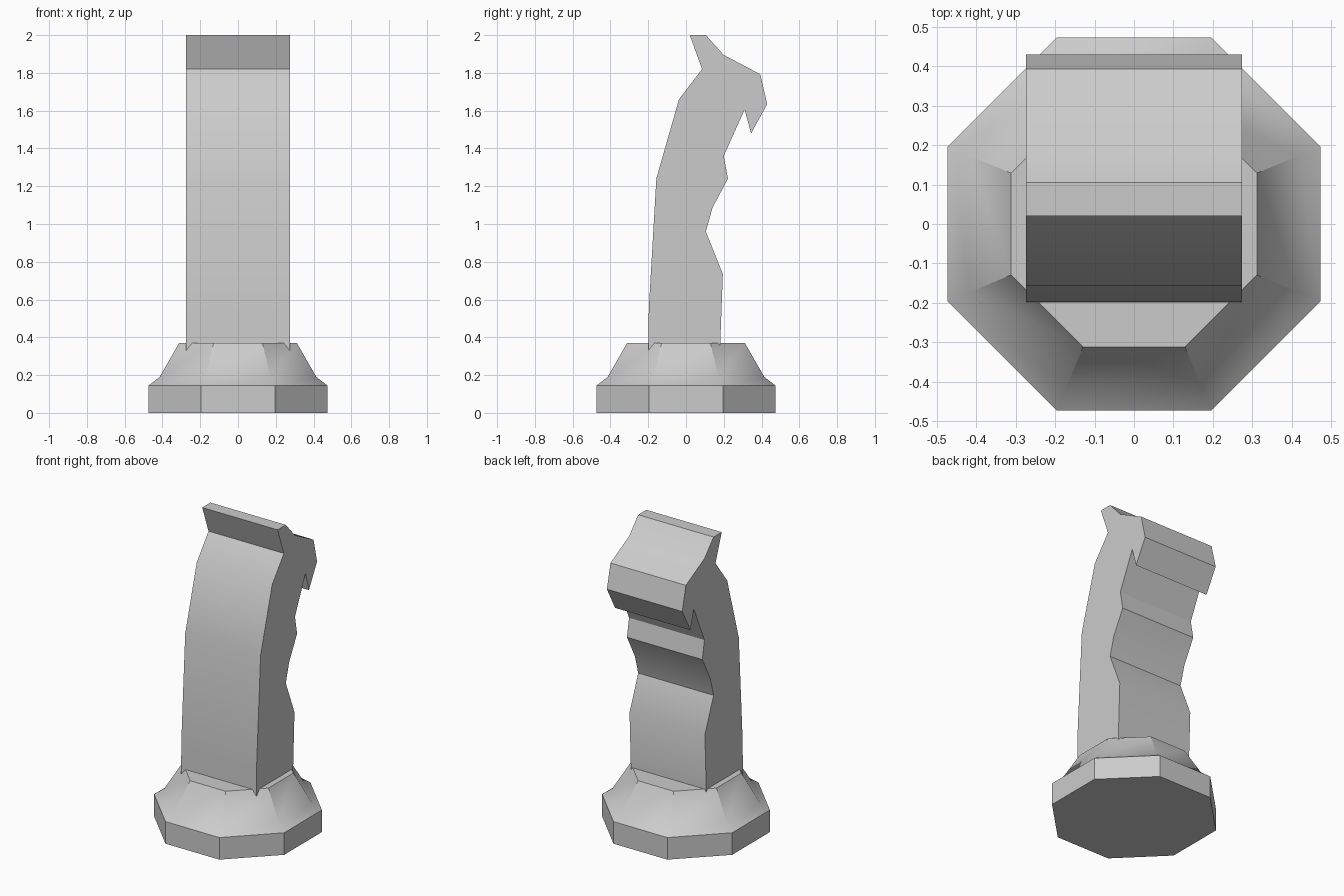
import bpy
import bmesh
import math

cube = bpy.data.objects.get("Cube")
if cube:
    bpy.data.objects.remove(cube, do_unlink=True)

# Single plain grey
grey = bpy.data.materials.new("plain grey")
grey.use_nodes = True
colour = (0.6, 0.6, 0.6, 1)
grey.diffuse_color = colour
grey.node_tree.nodes["Principled BSDF"].inputs["Base Color"].default_value = colour


def finish(name, bm):
    """Turn a bmesh into a shaded, coloured object."""
    bmesh.ops.recalc_face_normals(bm, faces=bm.faces)
    mesh = bpy.data.meshes.new(name)
    bm.to_mesh(mesh)
    bm.free()
    mesh.materials.append(grey)
    obj = bpy.data.objects.new(name, mesh)
    bpy.context.collection.objects.link(obj)
    bpy.ops.object.select_all(action="DESELECT")
    obj.select_set(True)
    bpy.context.view_layer.objects.active = obj
    bpy.ops.object.shade_smooth_by_angle(angle=math.radians(30))
    return obj


def octagon_stack(name, levels):
    """Loft octagons given as (apothem, height), capped at both ends."""
    bm = bmesh.new()
    rings = []
    for apothem, z in levels:
        r = apothem / math.cos(math.pi / 8)
        angles = [(i + 0.5) * math.pi / 4 for i in range(8)]
        rings.append([bm.verts.new((r * math.cos(a), r * math.sin(a), z)) for a in angles])
    for low, high in zip(rings, rings[1:]):
        for i in range(8):
            j = (i + 1) % 8
            bm.faces.new((low[i], low[j], high[j], high[i]))
    bm.faces.new(rings[0])
    bm.faces.new(rings[-1])
    return finish(name, bm)


def extruded_profile(name, points, half_width):
    """Sweep a side profile of (y, z) points across the width."""
    bm = bmesh.new()
    face = bm.faces.new([bm.verts.new((-half_width, y, z)) for y, z in points])
    swept = bmesh.ops.extrude_face_region(bm, geom=[face], use_keep_orig=True)
    moved = [v for v in swept["geom"] if isinstance(v, bmesh.types.BMVert)]
    bmesh.ops.translate(bm, verts=moved, vec=(2 * half_width, 0, 0))
    return finish(name, bm)


# Stepped octagonal foot
octagon_stack("base", [(0.473, 0), (0.473, 0.145), (0.415, 0.19), (0.312, 0.37)])

# Curved grip with finger notches behind and a hooked head
extruded_profile("grip", [
    (-0.2, 0.25), (-0.197, 0.55), (-0.157, 1.24), (-0.037, 1.66), (0.085, 1.82),  # front
    (0.02, 2.0), (0.105, 2.0), (0.2, 1.895), (0.393, 1.793),                     # head
    (0.43, 1.635), (0.345, 1.48), (0.31, 1.605),                                 # hook
    (0.2, 1.36), (0.222, 1.24), (0.14, 1.085), (0.105, 0.96), (0.195, 0.735),    # notches
    (0.177, 0.25),
], 0.274)
